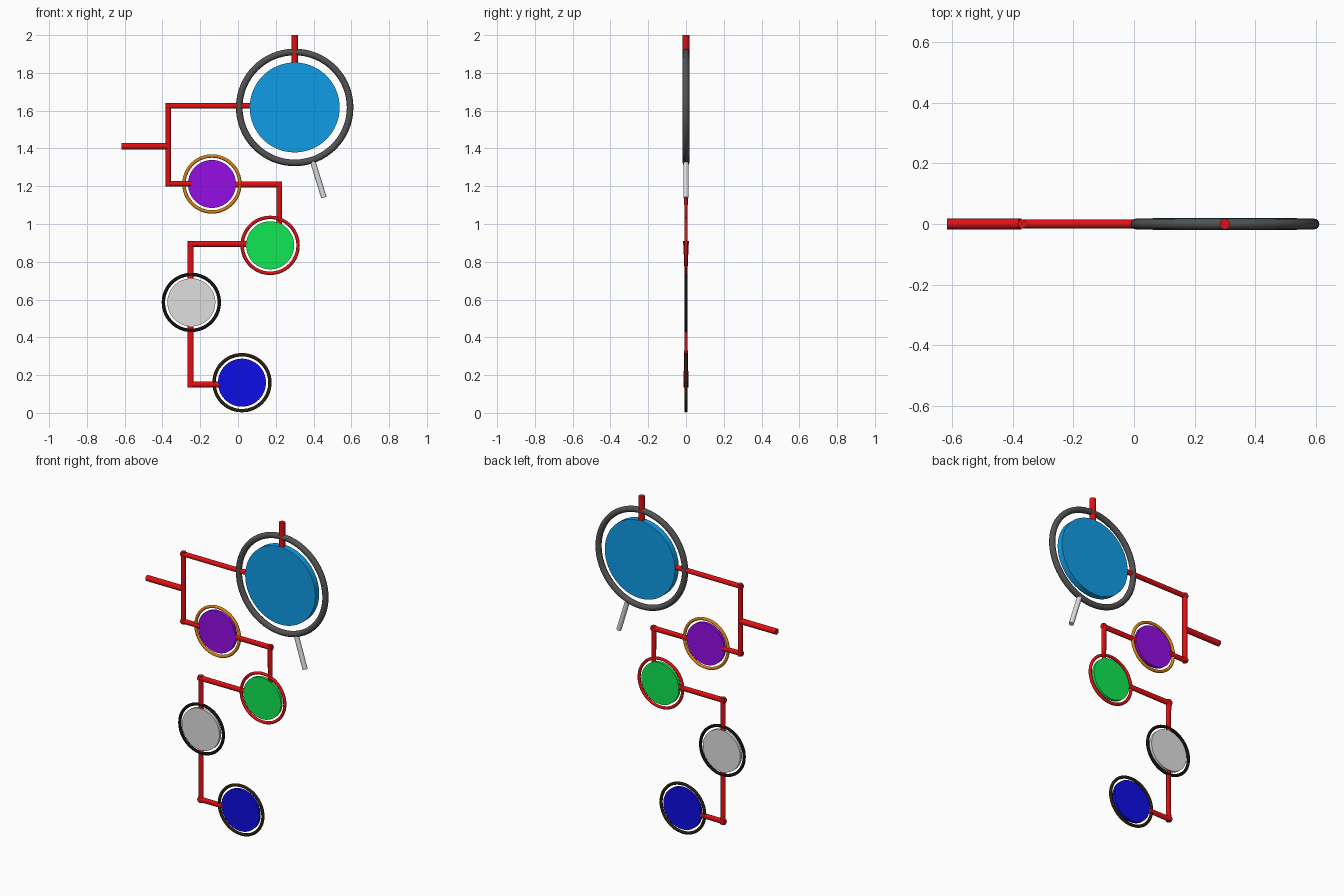
import bpy, bmesh, math
from mathutils import Matrix, Vector

cube = bpy.data.objects.get("Cube")
if cube:
    bpy.data.objects.remove(cube, do_unlink=True)


def material(name, rgb):
    m = bpy.data.materials.new(name)
    m.use_nodes = True
    m.diffuse_color = (*rgb, 1)
    m.node_tree.nodes["Principled BSDF"].inputs["Base Color"].default_value = (*rgb, 1)
    return m


red = material("red", (0.75, 0.005, 0.006))
sky = material("sky blue", (0.005, 0.34, 0.8))
dark_grey = material("dark grey", (0.085, 0.085, 0.085))
light_grey = material("light grey", (0.74, 0.74, 0.74))
purple = material("purple", (0.3, 0.004, 0.78))
orange = material("orange", (0.7, 0.22, 0.006))
green = material("green", (0.005, 0.8, 0.085))
black = material("black", (0.005, 0.005, 0.005))
brown = material("dark brown", (0.022, 0.014, 0.004))
navy = material("deep blue", (0.004, 0.004, 0.78))


def finish(bm, name, mat):
    bmesh.ops.recalc_face_normals(bm, faces=bm.faces)
    mesh = bpy.data.meshes.new(name)
    bm.to_mesh(mesh)
    bm.free()
    mesh.materials.append(mat)
    obj = bpy.data.objects.new(name, mesh)
    bpy.context.collection.objects.link(obj)
    bpy.ops.object.select_all(action="DESELECT")
    obj.select_set(True)
    bpy.context.view_layer.objects.active = obj
    bpy.ops.object.shade_smooth_by_angle(angle=math.radians(35))


def bar(name, start, end, r, mat=red, depth=None):
    """Rod in the xz plane; depth gives its half thickness in y at each end."""
    a = Vector((start[0], 0, start[1]))
    b = Vector((end[0], 0, end[1]))
    axis = b - a
    bm = bmesh.new()
    bmesh.ops.create_cone(bm, cap_ends=True, segments=20, radius1=r, radius2=r,
                          depth=axis.length)
    for v in bm.verts:
        if depth:
            v.co.y *= depth[0 if v.co.z < 0 else 1] / r
    tilt = Matrix.Rotation(math.atan2(axis.x, axis.z), 4, "Y")
    bm.transform(Matrix.Translation((a + b) / 2) @ tilt)
    finish(bm, name, mat)


def disc(name, x, z, r, half, mat):
    bm = bmesh.new()
    bmesh.ops.create_cone(bm, cap_ends=True, segments=64, radius1=r, radius2=r,
                          depth=2 * half)
    bm.transform(Matrix.Translation((x, 0, z)) @ Matrix.Rotation(math.pi / 2, 4, "X"))
    finish(bm, name, mat)


def ring(name, x, z, outer, tube, mat):
    """Torus made by spinning a small circle about the y axis."""
    bm = bmesh.new()
    place = Matrix.Translation((outer - tube, 0, 0))
    bmesh.ops.create_circle(bm, segments=16, radius=tube, matrix=place)
    bmesh.ops.spin(bm, geom=bm.edges[:], cent=(0, 0, 0), axis=(0, 1, 0),
                   angle=math.tau, steps=64, use_duplicate=False)
    bmesh.ops.remove_doubles(bm, verts=bm.verts, dist=0.0005)
    bm.transform(Matrix.Translation((x, 0, z)))
    finish(bm, name, mat)


# Large disc, its ring and the rods around it
disc("large_disc", 0.30, 1.617, 0.238, 0.019, sky)
ring("large_ring", 0.30, 1.617, 0.311, 0.0175, dark_grey)
bar("top_rod", (0.30, 1.84), (0.30, 2.0), 0.0175)
bar("pale_rod", (0.393, 1.34), (0.455, 1.14), 0.0145, light_grey)

# Small discs, each inside a ring
for label, x, z, fill, rim in (
        ("purple", -0.138, 1.212, purple, orange),
        ("green", 0.17, 0.887, green, red),
        ("grey", -0.247, 0.585, light_grey, black),
        ("blue", 0.021, 0.16, navy, brown)):
    disc(label + "_disc", x, z, 0.127, 0.009, fill)
    ring(label + "_ring", x, z, 0.157, 0.009, rim)

# Upper bracket with its side handle
bar("side_handle", (-0.617, 1.412), (-0.37, 1.412), 0.0175)
bar("upper_arm", (-0.383, 1.625), (0.08, 1.625), 0.0145)
bar("upper_post", (-0.369, 1.64), (-0.369, 1.199), 0.0145)
bar("purple_left_arm", (-0.383, 1.213), (-0.25, 1.213), 0.0145)

# Elbow between the purple and green discs
bar("purple_right_arm", (-0.02, 1.21), (0.233, 1.21), 0.016, depth=(0.009, 0.014))
bar("elbow_post", (0.218, 1.225), (0.218, 0.99), 0.015, depth=(0.014, 0.005))

# Elbow between the green and grey discs
bar("green_arm", (-0.267, 0.895), (0.055, 0.895), 0.016, depth=(0.015, 0.009))
bar("grey_upper_post", (-0.251, 0.911), (-0.251, 0.70), 0.016, depth=(0.015, 0.006))

# Elbow between the grey and blue discs
bar("grey_lower_post", (-0.251, 0.465), (-0.251, 0.135), 0.016, depth=(0.006, 0.014))
bar("blue_arm", (-0.267, 0.151), (-0.095, 0.151), 0.016, depth=(0.014, 0.009))
